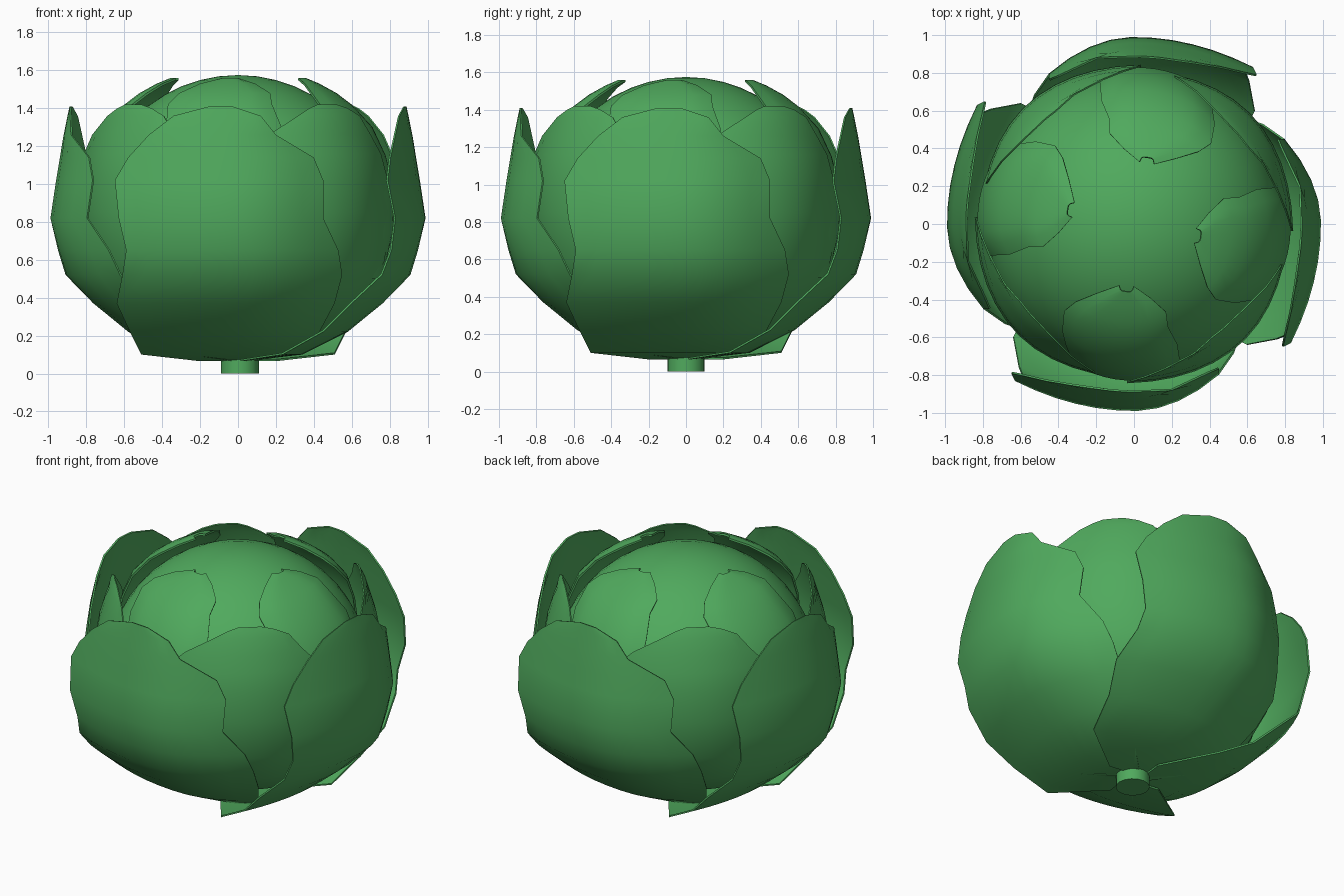
import bpy, bmesh, math

if "Cube" in bpy.data.objects:
    bpy.data.objects.remove(bpy.data.objects["Cube"])

green = bpy.data.materials.new("leaf green")
green.diffuse_color = (0.08, 0.40, 0.11, 1)
green.use_nodes = True
green.node_tree.nodes["Principled BSDF"].inputs["Base Color"].default_value = green.diffuse_color


def smooth(ob, angle=40):
    bpy.ops.object.select_all(action='DESELECT')
    ob.select_set(True)
    bpy.context.view_layer.objects.active = ob
    bpy.ops.object.shade_smooth_by_angle(angle=math.radians(angle))


def leaf_ring(name, rows, bend_left, bend_right, turns, thickness, curl=0.0, cols=11):
    """Four cupped leaves. Each row is (height, distance out, left edge, right edge)."""
    bm = bmesh.new()
    grid = []
    for z, d, left, right in rows:
        line = []
        for i in range(cols):
            t = i / (cols - 1)
            x = left + (right - left) * t
            bend = bend_left if x < 0 else bend_right
            tuck = curl * abs(2 * t - 1) ** 6      # rim curls inwards
            line.append(bm.verts.new((x, -(d - bend * x * x - tuck), z)))
        grid.append(line)
    for a, b in zip(grid, grid[1:]):
        for i in range(cols - 1):
            bm.faces.new((a[i], a[i + 1], b[i + 1], b[i]))
    mesh = bpy.data.meshes.new(name)
    bm.to_mesh(mesh)
    bm.free()
    mesh.materials.append(green)
    first = bpy.data.objects.new(name + "_1", mesh)
    bpy.context.collection.objects.link(first)
    mod = first.modifiers.new("thickness", 'SOLIDIFY')
    mod.thickness = thickness
    mod.offset = -1
    bpy.ops.object.select_all(action='DESELECT')
    first.select_set(True)
    bpy.context.view_layer.objects.active = first
    bpy.ops.object.convert(target='MESH')
    smooth(first)
    for k, turn in enumerate(turns):
        ob = first
        if k:
            ob = bpy.data.objects.new(f"{name}_{k + 1}", first.data)
            bpy.context.collection.objects.link(ob)
        ob.rotation_euler.z = math.radians(turn)


# Round heart, flatter underneath
bpy.ops.mesh.primitive_uv_sphere_add(segments=40, ring_count=24, radius=0.78,
                                     location=(0, 0, 0.795))
heart = bpy.context.object
heart.name = "heart"
for v in heart.data.vertices:
    if v.co.z < 0:
        v.co.z *= 0.87
heart.data.materials.append(green)
smooth(heart)

# Stem stub
bpy.ops.mesh.primitive_cylinder_add(vertices=16, radius=0.1, depth=0.12,
                                    location=(0.01, 0, 0.06))
stem = bpy.context.object
stem.name = "stem"
stem.data.materials.append(green)
smooth(stem)

# Small leaves hugging the top of the heart
leaf_ring("inner_leaf", [
    (0.50, 0.76, -0.20, 0.15), (0.75, 0.82, -0.30, 0.22),
    (0.95, 0.83, -0.33, 0.25), (1.15, 0.78, -0.36, 0.24),
    (1.30, 0.71, -0.38, 0.23), (1.42, 0.60, -0.37, 0.18),
    (1.48, 0.52, -0.31, 0.17), (1.53, 0.43, -0.20, 0.09),
    (1.56, 0.36, -0.08, 0.00)], 0.8, 0.8, (0, 86, 175, 264), 0.012, 0.03)

# Middle leaves between the outer ones
leaf_ring("middle_leaf", [
    (0.15, 0.22, -0.22, 0.18), (0.27, 0.54, -0.40, 0.35),
    (0.42, 0.71, -0.48, 0.45), (0.60, 0.81, -0.54, 0.50),
    (0.85, 0.85, -0.57, 0.48), (1.05, 0.84, -0.55, 0.46),
    (1.16, 0.82, -0.48, 0.41), (1.26, 0.79, -0.37, 0.32),
    (1.36, 0.76, -0.20, 0.24), (1.40, 0.74, -0.12, 0.15),
    (1.42, 0.73, -0.06, 0.07)], 0.7, 0.8, (40, 130, 220, 310), 0.008)

# Large outer leaves, left side standing away and overlapping the next leaf
leaf_ring("outer_leaf", [
    (0.065, 0.03, -0.20, 0.08), (0.10, 0.34, -0.51, 0.30),
    (0.22, 0.58, -0.57, 0.43), (0.37, 0.765, -0.64, 0.51),
    (0.52, 0.91, -0.61, 0.55), (0.65, 0.95, -0.59, 0.53),
    (0.82, 0.99, -0.63, 0.45), (1.02, 0.96, -0.65, 0.45),
    (1.14, 0.94, -0.58, 0.40), (1.26, 0.92, -0.47, 0.20),
    (1.36, 0.90, -0.34, 0.12), (1.41, 0.89, -0.15, -0.03)],
    0.4, 0.95, (0, 90, 180, 270), 0.01)
